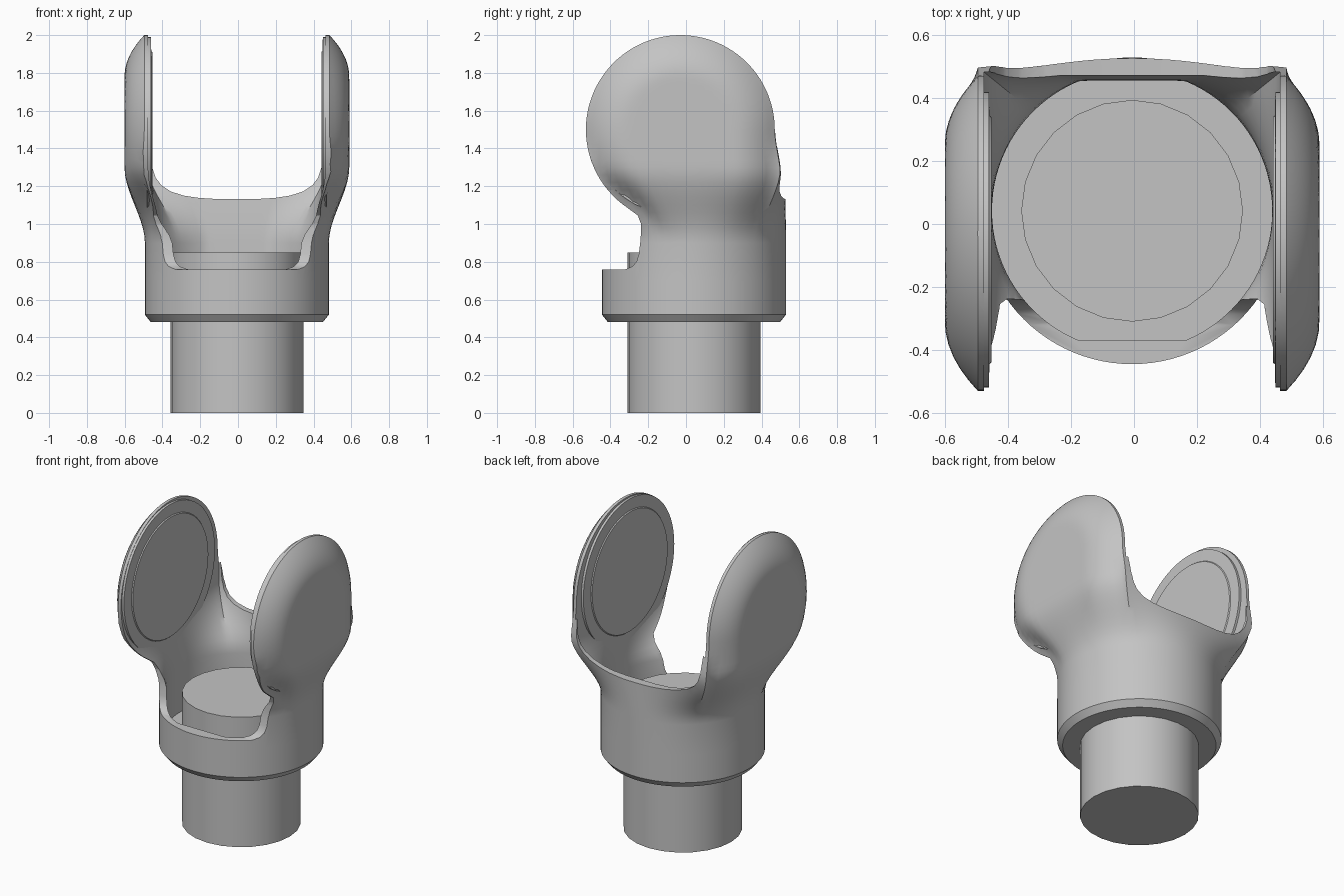
import bpy, bmesh, math

cube = bpy.data.objects.get("Cube")
if cube:
    bpy.data.objects.remove(cube, do_unlink=True)

CX, SHAFT_Y = -0.006, 0.042          # model offset in x, shaft axis in y
DISC_Y, DISC_Z, DISC_R = -0.03, 1.5, 0.5
SEGMENTS = 96

grey = bpy.data.materials.new("plain_grey")
grey.use_nodes = True
colour = (0.55, 0.55, 0.55, 1)
grey.diffuse_color = colour
grey.node_tree.nodes["Principled BSDF"].inputs["Base Color"].default_value = colour


def smooth(a, b, v):
    t = min(1, max(0, (v - a) / (b - a)))
    return t * t * (3 - 2 * t)


def clamp(v):
    return max(-1, min(1, v))


def loft(name, rows):
    """Closed solid through rings that share one point count."""
    bm = bmesh.new()
    rings = [[bm.verts.new((x + CX, y, z)) for x, y, z in row] for row in rows]
    n = len(rings[0])
    for low, high in zip(rings, rings[1:]):
        for i in range(n):
            j = (i + 1) % n
            bm.faces.new((low[i], low[j], high[j], high[i]))
    bm.faces.new(rings[0][::-1])
    bm.faces.new(rings[-1])
    bmesh.ops.recalc_face_normals(bm, faces=bm.faces[:])
    mesh = bpy.data.meshes.new(name)
    bm.to_mesh(mesh)
    bm.free()
    mesh.materials.append(grey)
    obj = bpy.data.objects.new(name, mesh)
    bpy.context.collection.objects.link(obj)
    return obj


def activate(obj):
    bpy.ops.object.select_all(action='DESELECT')
    obj.select_set(True)
    bpy.context.view_layer.objects.active = obj


def finish(obj):
    activate(obj)
    bpy.ops.object.shade_smooth_by_angle(angle=math.radians(30))


def cut(obj, cutter):
    cutter.hide_render = True
    mod = obj.modifiers.new("cut", 'BOOLEAN')
    mod.operation, mod.solver, mod.object = 'DIFFERENCE', 'EXACT', cutter
    activate(obj)
    bpy.ops.object.modifier_apply(modifier=mod.name)
    bpy.data.objects.remove(cutter, do_unlink=True)


def angles(n):
    return [2 * math.pi * i / n for i in range(n)]


def square(a):
    """Point on a unit square outline, corners at the diagonals."""
    return clamp(math.cos(a) * math.sqrt(2)), clamp(math.sin(a) * math.sqrt(2))


def dome(y, z):
    """Half width of the domed side discs, flat in the middle."""
    dy, dz = y - DISC_Y, z - DISC_Z
    if dz < 0:
        dz *= smooth(0, 0.35, -dy)
    t = min(1, max(0, (math.hypot(dy, dz) - 0.28) / 0.22))
    return 0.595 - 0.105 * t * t


def neck_blend(z):
    return smooth(0.9, 1.3, z)


def outer_row(z):
    w = neck_blend(z)
    r = 0.455 if z < 0.5 else 0.487
    if z > DISC_Z:
        half = math.sqrt(max(0, DISC_R ** 2 - (z - DISC_Z) ** 2))
        front, back = DISC_Y - half, DISC_Y + half
    else:
        front, back = DISC_Y - DISC_R, 0.5 - 0.03 * smooth(1.25, 1.5, z)
    row = []
    for a in angles(SEGMENTS):
        c, s = square(a)
        y = front + (back - front) * (s + 1) / 2
        x = c * dome(y, z)
        if s > 0.999 and z < DISC_Z:
            y += 0.025 * (1 - c * c)
        cx, cy = r * math.cos(a), SHAFT_Y + r * math.sin(a)
        row.append((cx + (x - cx) * w, cy + (y - cy) * w, z))
    return row


def void_row(z):
    w, r = neck_blend(z), 0.445
    row = []
    for a in angles(SEGMENTS):
        c, s = square(a)
        x, y = 0.47 * c, -0.11 + 0.592 * s
        cx = r * math.cos(a)
        cy = max(-0.37, min(0.455, SHAFT_Y + r * math.sin(a)))
        row.append((cx + (x - cx) * w, cy + (y - cy) * w, z))
    return row


# Yoke: round collar flowing up into two domed discs
neck_heights = [0.9 + 0.04 * i for i in range(16)]
disc_heights = [DISC_Z + DISC_R * math.sin(math.radians(d)) for d in range(4, 89, 4)]
yoke = loft("yoke", [outer_row(z) for z in
                     [0.48, 0.52, 0.7] + neck_heights + disc_heights])

# Hollow inside
cut(yoke, loft("hollow_cutter", [void_row(z) for z in
                                 [0.6, 0.75] + neck_heights + [1.8, 2.1]]))

# Front opening, following the lower front of the discs
front = [(-0.9, 0.76), (-0.32, 0.76), (-0.285, 0.775), (-0.262, 0.8),
         (-0.25, 0.84), (-0.24, 0.92), (-0.238, 1.0), (-0.255, 1.045)]
for d in range(236, 179, -4):
    a = math.radians(d)
    front.append((DISC_Y + DISC_R * math.cos(a), DISC_Z + DISC_R * math.sin(a)))
front.append((-0.9, DISC_Z))
cut(yoke, loft("front_cutter", [[(x, y, z) for y, z in front] for x in (-0.9, 0.9)]))

# Saddle shaped gap between the discs
half = [(0.1, 1.132), (0.2, 1.138), (0.28, 1.15), (0.35, 1.172), (0.4, 1.205),
        (0.43, 1.245), (0.448, 1.3), (0.455, 1.4), (0.468, 1.55), (0.468, 2.2)]
saddle = [(-x, z) for x, z in reversed(half)] + half
cut(yoke, loft("saddle_cutter", [[(x, y, z) for x, z in saddle] for y in (-0.9, 0.9)]))
finish(yoke)

# Round pads on the inner faces of the discs, with a raised centre
steps = [(0.475, 0.47), (0.455, 0.47), (0.453, 0.395), (0.447, 0.39)]
for side, label in ((1, "left"), (-1, "right")):
    pad = loft(label + "_pad", [[(side * x, -0.05 + r * math.cos(a), 1.52 + r * math.sin(a))
                                 for a in angles(64)] for x, r in steps])
    finish(pad)

# Shaft
shaft = loft("shaft", [[(0.352 * math.cos(a), SHAFT_Y + 0.352 * math.sin(a), z)
                        for a in angles(24)] for z in (0, 0.85)])
finish(shaft)
